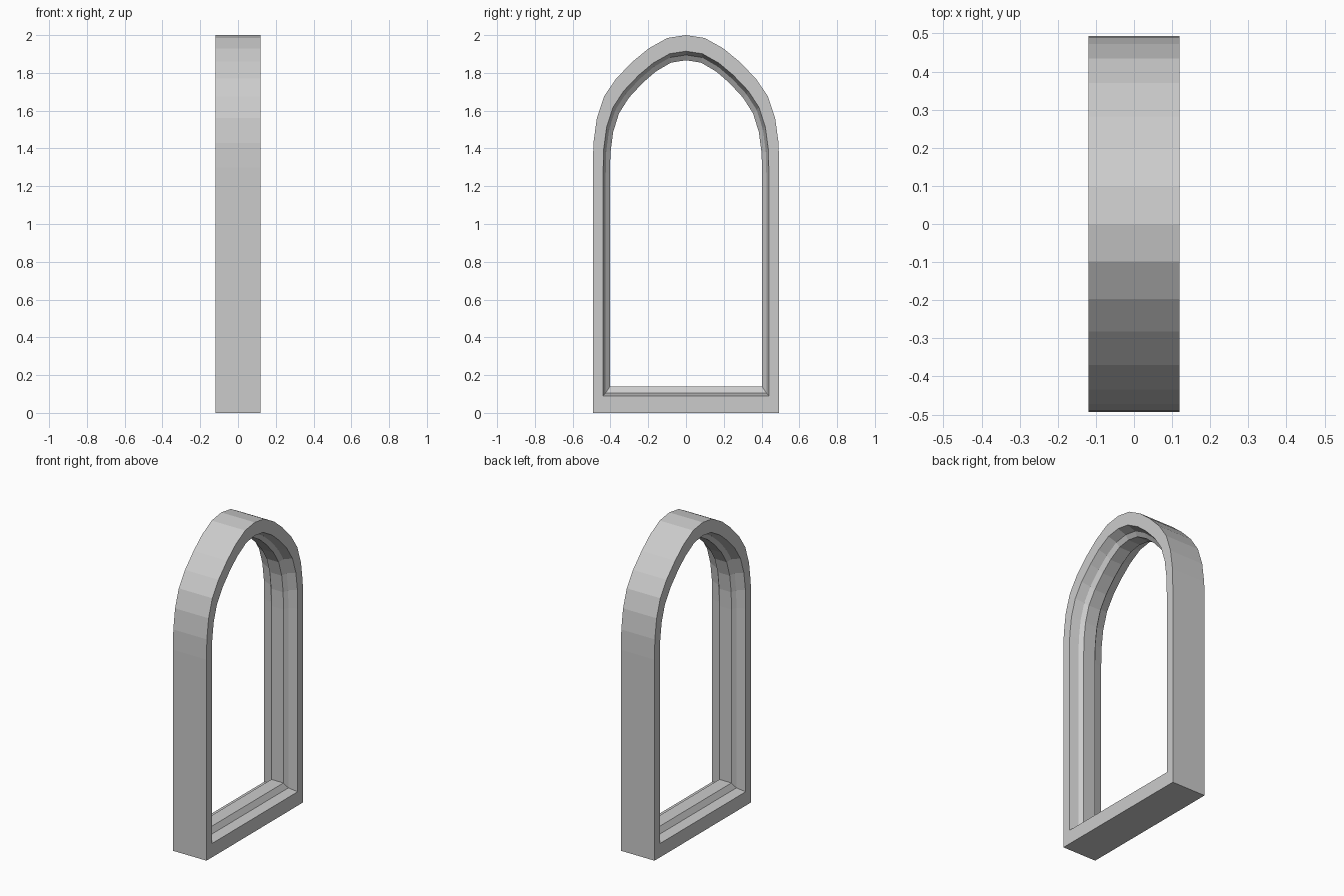
import bpy
import bmesh

cube = bpy.data.objects.get("Cube")
if cube:
    bpy.data.objects.remove(cube, do_unlink=True)

# Plain grey finish
grey = bpy.data.materials.new("grey")
grey.use_nodes = True
colour = (0.6, 0.6, 0.6, 1)
grey.diffuse_color = colour
grey.node_tree.nodes["Principled BSDF"].inputs["Base Color"].default_value = colour

# Outer outline of the pointed arch: one half (y, z) from sill to apex, then mirrored
half = [(0.493, 0), (0.493, 1.3), (0.49, 1.43), (0.472, 1.56), (0.434, 1.675),
        (0.37, 1.77), (0.282, 1.86), (0.197, 1.93), (0.098, 1.985)]
outline = half + [(0, 2)] + [(-y, z) for y, z in reversed(half)]

# Moulding section (x, width ratio, sill height, crown height): face, sloped ledge, raised stop
front = [(0.12, 1, 0, 2), (0.12, 0.89, 0.09, 1.915),
         (0.063, 0.862, 0.105, 1.895), (0.043, 0.817, 0.14, 1.867)]
section = front + [(-x, w, lo, hi) for x, w, lo, hi in reversed(front)]

# Sweep the section around the outline as a closed frame
bm = bmesh.new()
rings = [[bm.verts.new((x, y * w, lo + z * (hi - lo) / 2)) for y, z in outline]
         for x, w, lo, hi in section]
count = len(outline)
for k, ring in enumerate(rings):
    following = rings[(k + 1) % len(rings)]
    for i in range(count):
        j = (i + 1) % count
        bm.faces.new((ring[i], ring[j], following[j], following[i]))
bmesh.ops.recalc_face_normals(bm, faces=bm.faces)

mesh = bpy.data.meshes.new("arched_window_frame")
bm.to_mesh(mesh)
bm.free()
mesh.materials.append(grey)
frame = bpy.data.objects.new("arched_window_frame", mesh)
bpy.context.collection.objects.link(frame)
